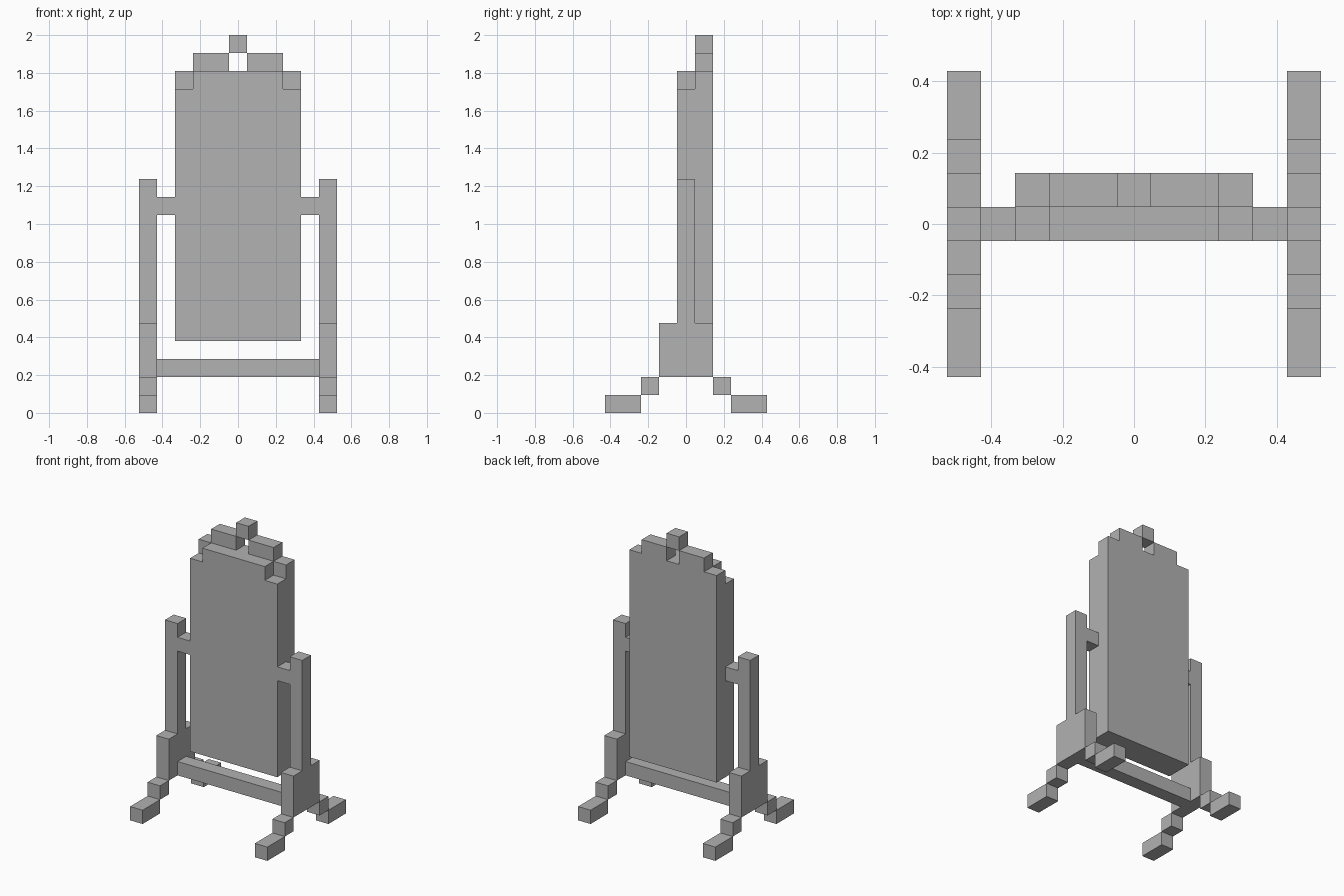
import bpy
import bmesh
from mathutils import Vector

U = 2 / 21  # one block of the model's grid

if "Cube" in bpy.data.objects:
    bpy.data.objects.remove(bpy.data.objects["Cube"], do_unlink=True)

grey = bpy.data.materials.new("plain grey")
grey.use_nodes = True
grey.diffuse_color = (0.445, 0.445, 0.445, 1)
grey.node_tree.nodes["Principled BSDF"].inputs["Base Color"].default_value = grey.diffuse_color


def extrude(name, points, push):
    """Extrude a flat outline (in blocks) along the push vector."""
    bm = bmesh.new()
    face = bm.faces.new([bm.verts.new(Vector(p) * U) for p in points])
    result = bmesh.ops.extrude_face_region(bm, geom=[face])
    moved = [v for v in result["geom"] if isinstance(v, bmesh.types.BMVert)]
    bmesh.ops.translate(bm, verts=moved, vec=Vector(push) * U)
    bmesh.ops.recalc_face_normals(bm, faces=bm.faces)
    mesh = bpy.data.meshes.new(name)
    bm.to_mesh(mesh)
    bm.free()
    mesh.materials.append(grey)
    obj = bpy.data.objects.new(name, mesh)
    bpy.context.collection.objects.link(obj)
    return obj


def box(name, x, y, z):
    """Box from (low, high) pairs in blocks."""
    outline = [(x[0], y[0], z[0]), (x[1], y[0], z[0]), (x[1], y[0], z[1]), (x[0], y[0], z[1])]
    return extrude(name, outline, (0, y[1] - y[0], 0))


def mirrored(half):
    """Close a half outline by reflecting its first coordinate."""
    return half + [(-a, b) for a, b in reversed(half)]


# Swinging panel: stepped front and taller backing
front = mirrored([(3.5, 4), (3.5, 18), (2.5, 18), (2.5, 19)])
extrude("panel_front", [(x, -0.5, z) for x, z in front], (0, 1, 0))
box("panel_back", (-3.5, 3.5), (0.5, 1.5), (4, 19))

# Crest on top of the backing
box("crest_finial", (-0.5, 0.5), (0.5, 1.5), (20, 21))

# Cross rail between the stands
box("cross_rail", (-4.5, 4.5), (-0.5, 0.5), (2, 3))

# Stand outline: wide base with a narrow post
stand = mirrored([(1.5, 2), (1.5, 5), (0.5, 5), (0.5, 13)])

for side, s in (("left", 1), ("right", -1)):
    def span(a, b):
        return tuple(sorted((s * a, s * b)))

    box(side + "_crest_block", span(0.5, 2.5), (0.5, 1.5), (19, 20))
    box(side + "_pivot", span(3.5, 4.5), (-0.5, 0.5), (11, 12))
    extrude(side + "_stand", [(s * 4.5, y, z) for y, z in stand], (s, 0, 0))

    # Stepped feet at front and back
    for end, e in (("front", -1), ("back", 1)):
        step = tuple(sorted((e * 1.5, e * 2.5)))
        toe = tuple(sorted((e * 2.5, e * 4.5)))
        box(f"{side}_{end}_ankle", span(4.5, 5.5), step, (1, 2))
        box(f"{side}_{end}_foot", span(4.5, 5.5), toe, (0, 1))
